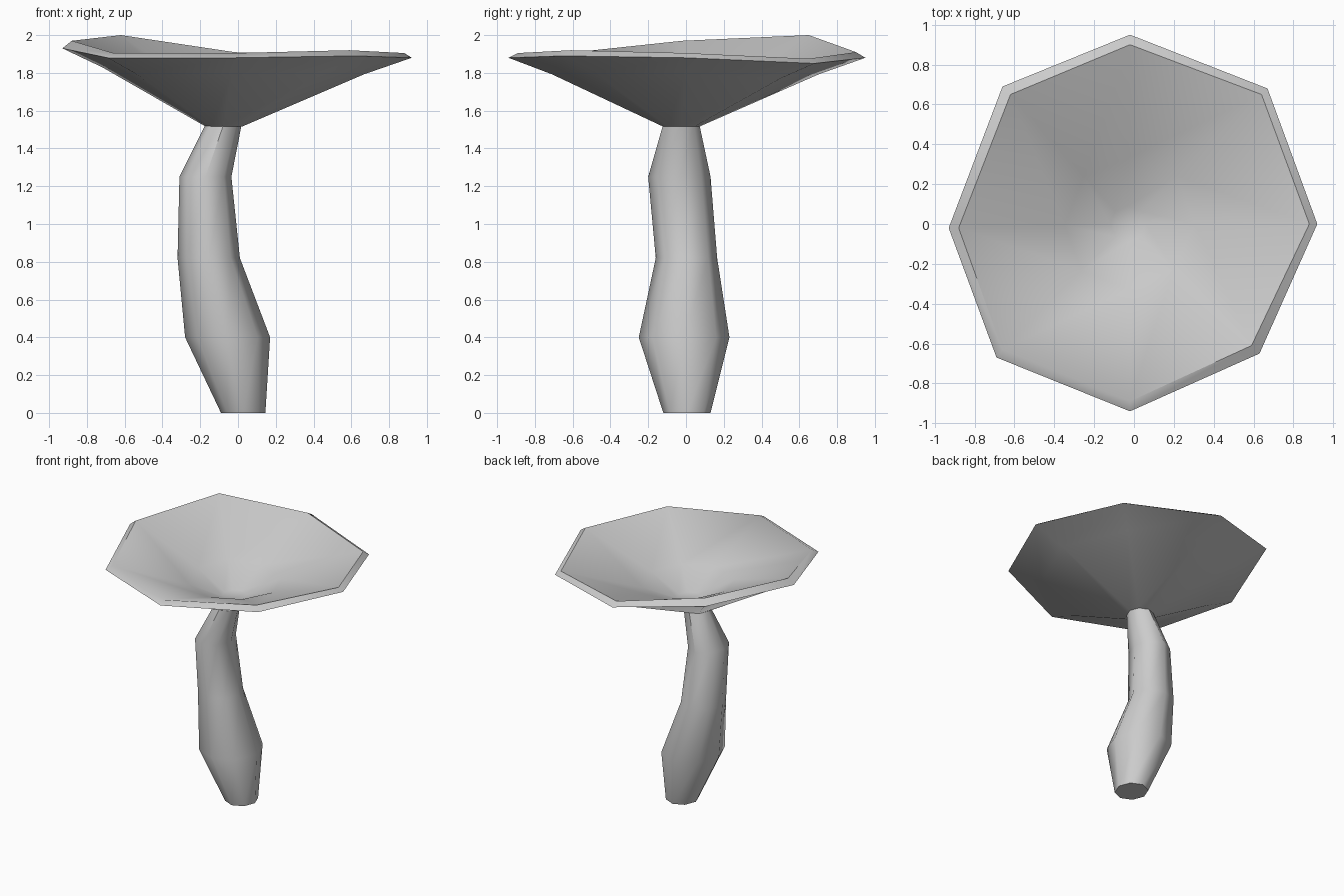
import bpy, bmesh, math
from mathutils import Vector

if "Cube" in bpy.data.objects:
    bpy.data.objects.remove(bpy.data.objects["Cube"])

N = 8


def oval(x0, x1, y0, y1, z):
    """Octagonal ring, given its extents."""
    cx, cy, rx, ry = (x0 + x1) / 2, (y0 + y1) / 2, (x1 - x0) / 2, (y1 - y0) / 2
    return [Vector((cx + rx * math.cos(i * math.tau / N),
                    cy + ry * math.sin(i * math.tau / N), z)) for i in range(N)]


def blend(a, b, t, dz=0.0):
    """Ring part-way between two rings, with a lift."""
    return [p.lerp(q, t) + Vector((0, 0, dz)) for p, q in zip(a, b)]


def loft(name, rings):
    bm = bmesh.new()
    loops = [[bm.verts.new(p) for p in r] for r in rings]
    for a, b in zip(loops, loops[1:]):
        for i in range(N):
            j = (i + 1) % N
            bm.faces.new((a[i], a[j], b[j], b[i]))
    bm.faces.new(loops[0][::-1])
    bm.faces.new(loops[-1])
    bmesh.ops.recalc_face_normals(bm, faces=bm.faces)
    me = bpy.data.meshes.new(name)
    bm.to_mesh(me)
    bm.free()
    ob = bpy.data.objects.new(name, me)
    bpy.context.collection.objects.link(ob)
    bpy.ops.object.select_all(action='DESELECT')
    bpy.context.view_layer.objects.active = ob
    ob.select_set(True)
    bpy.ops.object.shade_smooth_by_angle(angle=math.radians(50))
    return ob


# Curved stem with a swollen lower part
loft("stem", [
    oval(-0.09, 0.145, -0.12, 0.13, 0.0),
    oval(-0.28, 0.17, -0.25, 0.23, 0.40),
    oval(-0.32, 0.01, -0.16, 0.165, 0.82),
    oval(-0.31, -0.035, -0.20, 0.13, 1.25),
    oval(-0.17, 0.02, -0.12, 0.07, 1.53),
])

# Uneven cap rim: outer lower edge and inner upper edge, counter-clockwise from +x
outer = [Vector(p) for p in (
    (0.92, 0.0, 1.88), (0.67, 0.68, 1.85), (-0.02, 0.95, 1.88), (-0.66, 0.69, 1.96),
    (-0.93, -0.02, 1.93), (-0.69, -0.67, 1.88), (-0.02, -0.94, 1.88), (0.63, -0.65, 1.89))]
upper = [Vector(p) for p in (
    (0.88, 0.0, 1.905), (0.64, 0.65, 1.875), (-0.02, 0.90, 1.91), (-0.62, 0.65, 2.0),
    (-0.88, -0.02, 1.97), (-0.66, -0.63, 1.905), (-0.02, -0.89, 1.905), (0.59, -0.61, 1.92))]

# Funnel-shaped cap: underside, rim, then the hollow inside
neck = oval(-0.17, 0.02, -0.12, 0.07, 1.515)
floor = oval(-0.12, 0.06, -0.09, 0.09, 1.60)
loft("cap", [neck, blend(neck, outer, 0.72, 0.015), outer, upper,
             blend(floor, upper, 0.3, 0.02), floor])
